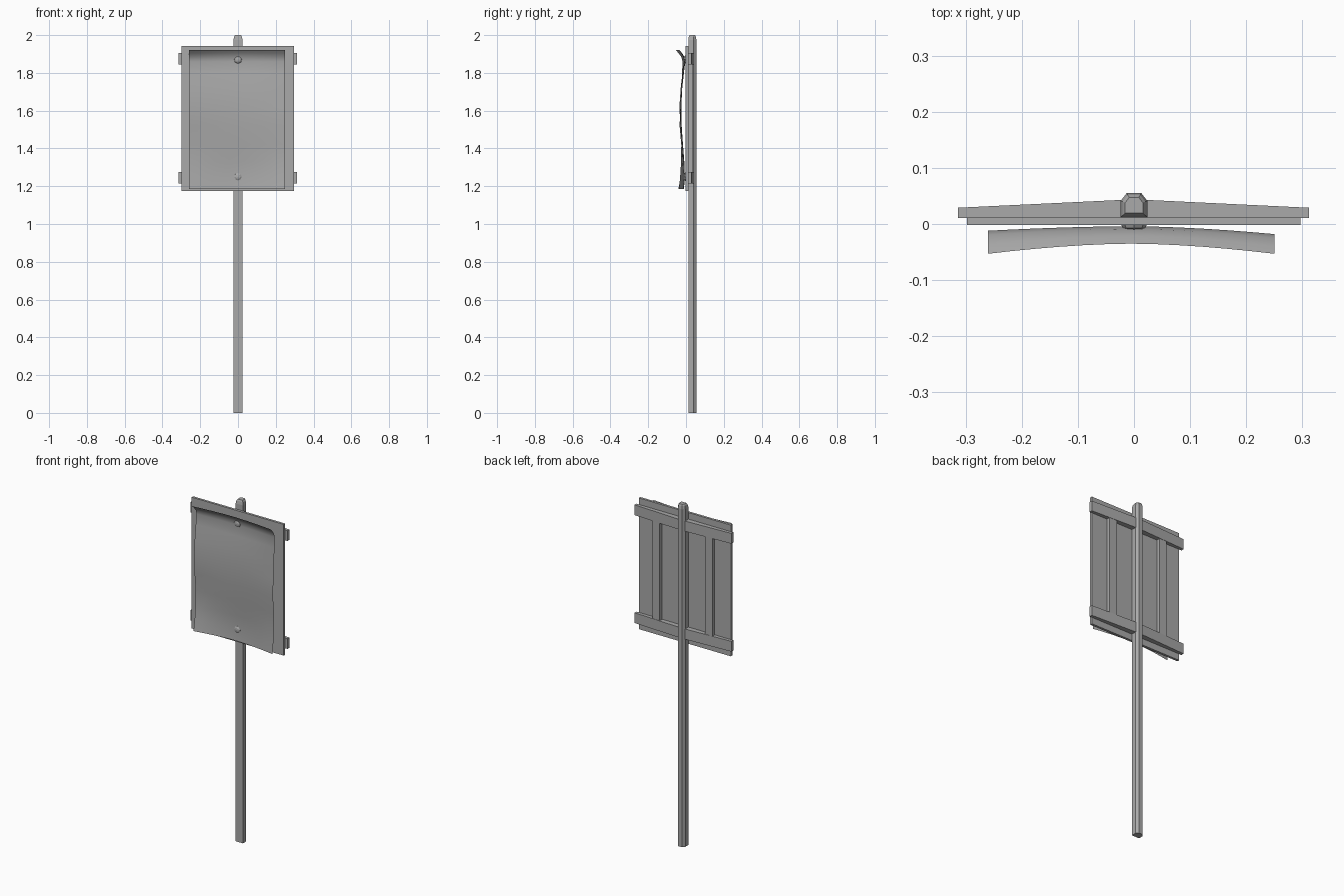
import bpy, bmesh

if "Cube" in bpy.data.objects:
    bpy.data.objects.remove(bpy.data.objects["Cube"])

grey = bpy.data.materials.new("dark_grey")
grey.diffuse_color = (.4, .4, .4, 1)
grey.use_nodes = True
grey.node_tree.nodes["Principled BSDF"].inputs["Base Color"].default_value = grey.diffuse_color


def finish(name, bm, smooth=False):
    bmesh.ops.recalc_face_normals(bm, faces=bm.faces)
    me = bpy.data.meshes.new(name)
    bm.to_mesh(me)
    bm.free()
    me.materials.append(grey)
    for p in me.polygons:
        p.use_smooth = smooth
    ob = bpy.data.objects.new(name, me)
    bpy.context.collection.objects.link(ob)
    return ob


def loft(name, rings):
    """Skin a list of equal-length vertex rings and cap both ends."""
    bm = bmesh.new()
    vs = [[bm.verts.new(p) for p in r] for r in rings]
    n = len(rings[0])
    for a, b in zip(vs, vs[1:]):
        for i in range(n):
            j = (i + 1) % n
            bm.faces.new((a[i], a[j], b[j], b[i]))
    bm.faces.new(vs[0])
    bm.faces.new(vs[-1])
    return finish(name, bm)


def box(name, x0, x1, y0, y1, z0, z1):
    prof = [(x0, y0), (x1, y0), (x1, y1), (x0, y1)]
    return loft(name, [[(x, y, z) for x, y in prof] for z in (z0, z1)])


# Post: flat front, chamfered back, tapered tip
section = [(-.024, .012), (.024, .012), (.024, .041), (.013, .055), (-.013, .055), (-.024, .041)]
rings = []
for z, s in ((0, 1), (1.975, 1), (1.992, .85), (2.0, .65)):
    rings.append([(x * s, .033 + (y - .033) * s, z) for x, y in section])
loft("post", rings)

# Board
box("board", -.298, .297, -.002, .012, 1.176, 1.943)

# Vertical strips on the back
for side, x in (("left", -.17), ("right", .17)):
    box("back_strip_" + side, x - .024, x + .024, .011, .034, 1.265, 1.855)

# Cross rails, thicker toward the post
for side, z0, z1 in (("lower", 1.214, 1.274), ("upper", 1.845, 1.905)):
    rings = []
    for x, y in ((-.314, .029), (0, .044), (.312, .029)):
        rings.append([(x, .011, z0), (x, y, z0), (x, y, z1), (x, .011, z1)])
    loft("rail_" + side, rings)

# Paper sheet: curled at the top, pinned along the middle
# rows of height, depth at the middle, depth at the left and right edges
rows = [(1.185, -.011, -.040, -.037), (1.25, -.006, -.029, -.031), (1.33, -.009, -.021, -.026),
        (1.42, -.016, -.020, -.025), (1.52, -.023, -.030, -.034), (1.62, -.025, -.035, -.030),
        (1.72, -.020, -.028, -.024), (1.80, -.011, -.019, -.021), (1.86, -.004, -.012, -.018),
        (1.885, -.009, -.019, -.025), (1.905, -.021, -.037, -.040), (1.92, -.035, -.053, -.053)]
N = 12
bm = bmesh.new()
grid = []
for z, mid, left, right in rows:
    line = []
    for i in range(N + 1):
        u = -1 + 2 * i / N
        edge = left if u < 0 else right
        line.append(bm.verts.new((-.005 + .255 * u, mid + (edge - mid) * abs(u) ** 1.7, z)))
    grid.append(line)
for a, b in zip(grid, grid[1:]):
    for i in range(N):
        bm.faces.new((a[i], a[i + 1], b[i + 1], b[i]))
paper = finish("paper_sheet", bm, True)
if sum(p.normal.y for p in paper.data.polygons) > 0:
    paper.data.flip_normals()

# Domed nail heads
for side, z in (("lower", 1.25), ("upper", 1.87)):
    bm = bmesh.new()
    bmesh.ops.create_uvsphere(bm, u_segments=8, v_segments=6, radius=.023)
    for v in bm.verts:
        x, y, h = v.co
        v.co = (x, -.001 - h * .55, z + y)
    finish("nail_" + side, bm)
